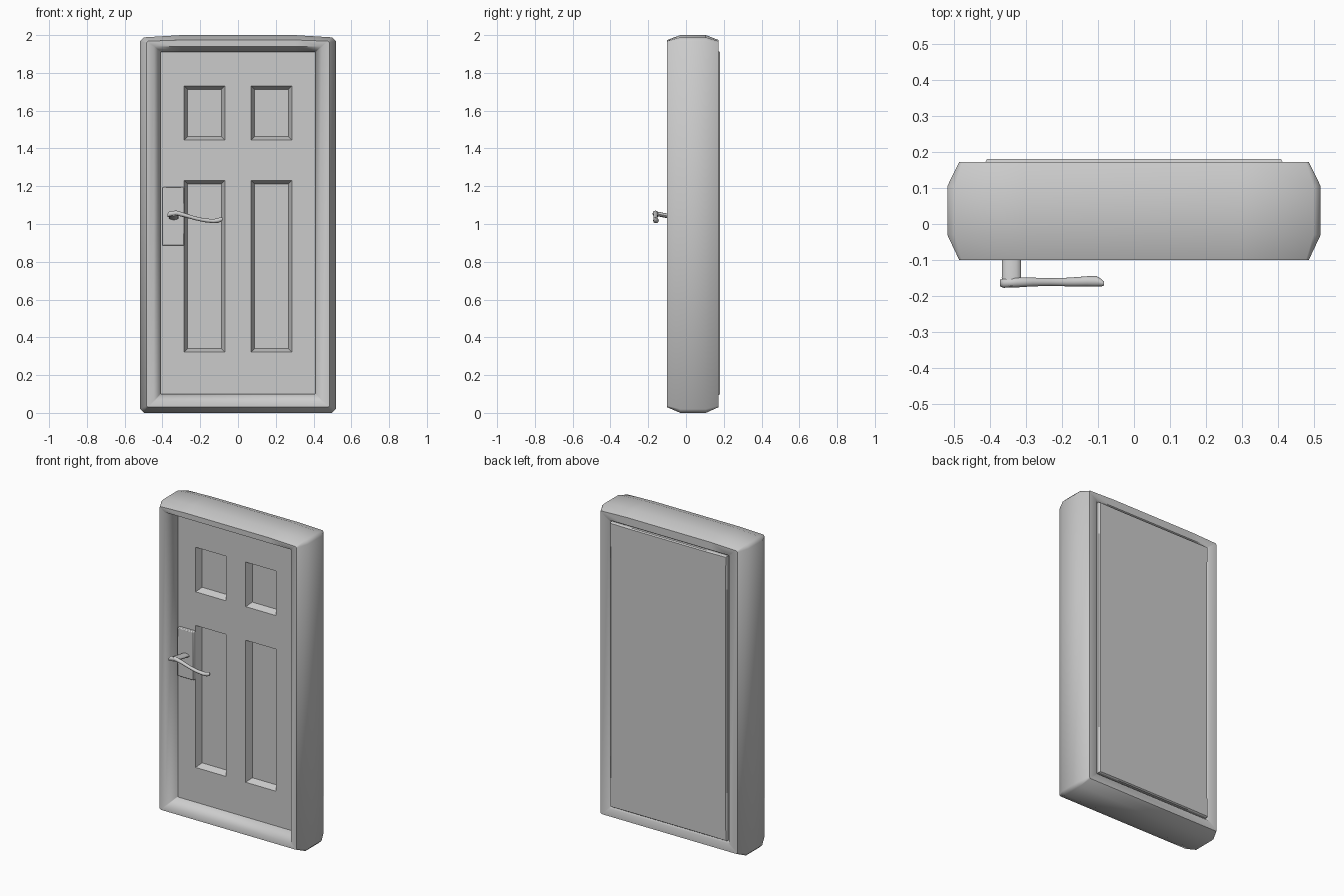
import bpy, bmesh, math
from math import radians, cos, sin, pi

if "Cube" in bpy.data.objects:
    bpy.data.objects.remove(bpy.data.objects["Cube"])


def finish(name, bm, angle):
    bmesh.ops.recalc_face_normals(bm, faces=bm.faces)
    me = bpy.data.meshes.new(name)
    bm.to_mesh(me)
    bm.free()
    ob = bpy.data.objects.new(name, me)
    bpy.context.collection.objects.link(ob)
    bpy.ops.object.select_all(action='DESELECT')
    ob.select_set(True)
    bpy.context.view_layer.objects.active = ob
    bpy.ops.object.shade_smooth_by_angle(angle=radians(angle))
    return ob


def loft(name, rings, angle, closed=False):
    """Skin a list of equal-length point rings; closed joins last to first."""
    bm = bmesh.new()
    vr = [[bm.verts.new(p) for p in r] for r in rings]
    n = len(rings[0])
    pairs = list(zip(vr, vr[1:])) + ([(vr[-1], vr[0])] if closed else [])
    for a, b in pairs:
        for i in range(n):
            j = (i + 1) % n
            bm.faces.new((a[i], a[j], b[j], b[i]))
    if not closed:
        bm.faces.new(vr[0])
        bm.faces.new(vr[-1])
    return finish(name, bm, angle)


def frame_ring(w, z0, z1, y, c, rise):
    """Rectangle with clipped corners and a slightly crowned top."""
    half = [(w - c, z0), (w, z0 + c), (w, z1 - c), (w - c, z1), (0.3, z1 + rise)]
    pts = half + [(-x, z) for x, z in reversed(half)]
    return [(x, y, z) for x, z in pts]


# Frame: moulded section running round the door
section = [
    (0.410, 0.100, 1.910, 0.150, 0.003, 0),
    (0.410, 0.100, 1.910, -0.045, 0.003, 0),
    (0.445, 0.062, 1.940, -0.100, 0.003, 0),
    (0.485, 0.030, 1.968, -0.100, 0.008, 0.006),
    (0.518, 0.000, 1.988, -0.030, 0.020, 0.012),
    (0.518, 0.000, 1.988, 0.105, 0.020, 0.012),
    (0.485, 0.030, 1.968, 0.172, 0.008, 0.006),
    (0.425, 0.080, 1.925, 0.172, 0.003, 0),
]
loft("door_frame", [frame_ring(*s) for s in section], 55, closed=True)

# Door slab: gridded front with four sunken panels
FRONT, BACK = -0.022, 0.172
xs = [-0.412, -0.285, -0.07, 0.07, 0.285, 0.412]
zs = [0.095, 0.322, 1.23, 1.445, 1.73, 1.915]
bm = bmesh.new()
grid = [[bm.verts.new((x, FRONT, z)) for x in xs] for z in zs]
panels = []
for r in range(5):
    for c in range(5):
        f = bm.faces.new((grid[r][c], grid[r][c + 1], grid[r + 1][c + 1], grid[r + 1][c]))
        if r in (1, 3) and c in (1, 3):
            panels.append(f)
rim = [e for e in bm.edges if e.is_boundary]
ext = bmesh.ops.extrude_edge_only(bm, edges=rim)["geom"]
for v in ext:
    if isinstance(v, bmesh.types.BMVert):
        v.co.y = BACK
back_rim = [e for e in ext if isinstance(e, bmesh.types.BMEdge) and e.is_boundary]
back = bmesh.ops.contextual_create(bm, geom=back_rim)["faces"]
bmesh.ops.recalc_face_normals(bm, faces=bm.faces)
bmesh.ops.inset_individual(bm, faces=panels, thickness=0.025, depth=0)
for f in panels:
    for v in f.verts:
        v.co.y = 0.02
# Back lip standing slightly proud of the frame
bmesh.ops.inset_region(bm, faces=back, thickness=0.006, depth=0)
for f in back:
    for v in f.verts:
        v.co.y = 0.18
finish("door_slab", bm, 30)

# Handle plate
bm = bmesh.new()
bmesh.ops.create_cube(bm, size=1)
for v in bm.verts:
    v.co = (-0.342 + v.co.x * 0.115, -0.03 + v.co.y * 0.026, 1.04 + v.co.z * 0.31)
plate = finish("handle_plate", bm, 30)
bev = plate.modifiers.new("bevel", 'BEVEL')
bev.width, bev.segments = 0.005, 2

# Handle stem: flat oval reaching out from the plate
N = 12
angles = [2 * pi * i / N for i in range(N)]
stem = [(-0.02, 1.03, 0.026), (-0.10, 1.043, 0.026), (-0.15, 1.053, 0.027), (-0.172, 1.055, 0.024)]
loft("handle_stem", [[(-0.34 + rx * cos(a), y, z + 0.012 * sin(a)) for a in angles]
                     for y, z, rx in stem], 50)

# Handle lever: wavy bar (x, y, z, depth radius, height radius)
lever = [(-0.372, -0.164, 1.046, 0.009, 0.010), (-0.362, -0.164, 1.054, 0.013, 0.014),
         (-0.325, -0.162, 1.058, 0.014, 0.013), (-0.28, -0.161, 1.046, 0.012, 0.011),
         (-0.23, -0.161, 1.031, 0.011, 0.010), (-0.18, -0.161, 1.020, 0.012, 0.010),
         (-0.13, -0.159, 1.015, 0.014, 0.011), (-0.105, -0.159, 1.019, 0.015, 0.013),
         (-0.090, -0.163, 1.024, 0.010, 0.012), (-0.083, -0.166, 1.027, 0.005, 0.007)]
loft("handle_lever", [[(x, y + ry * cos(a), z + rz * sin(a)) for a in angles]
                      for x, y, z, ry, rz in lever], 50)
